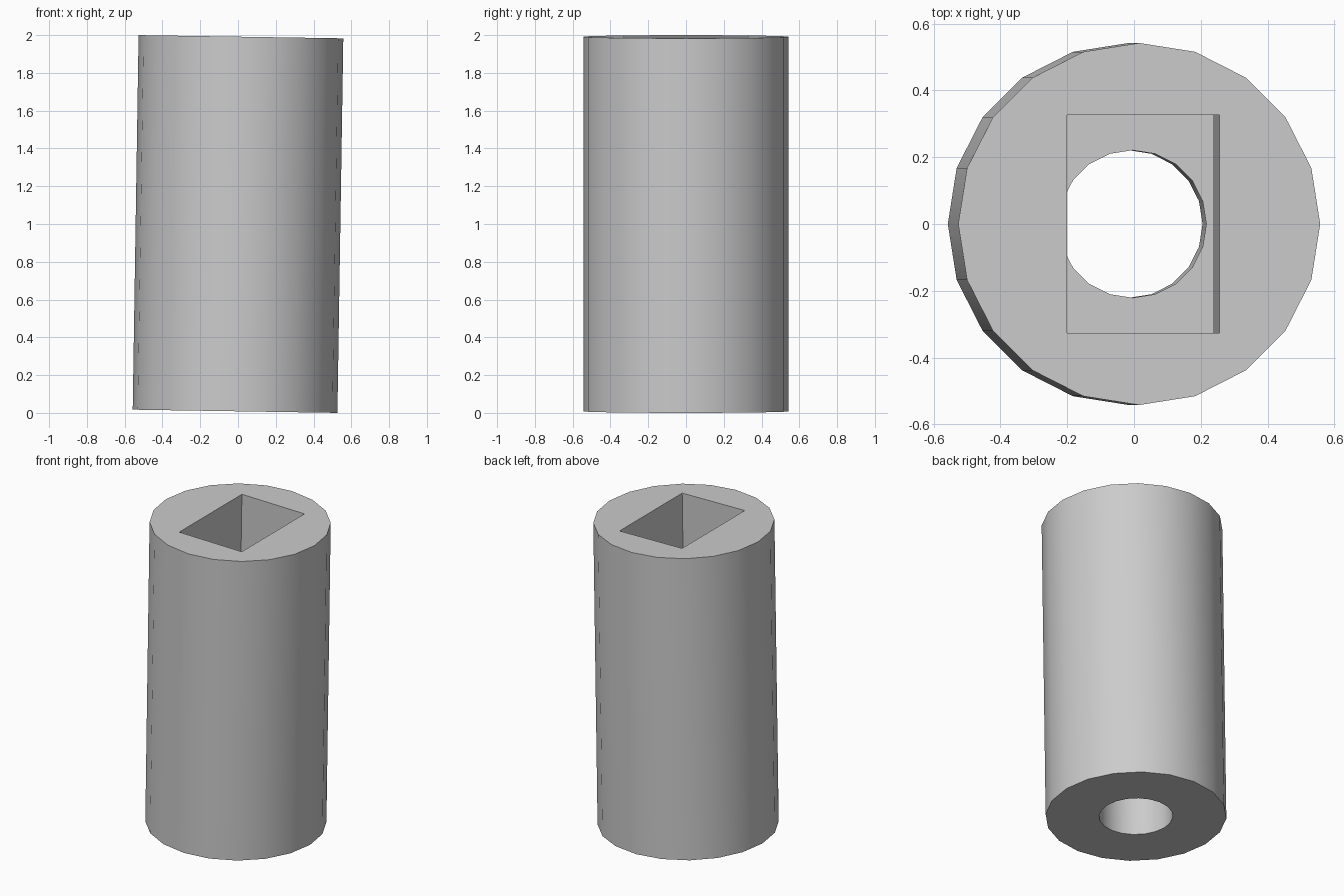
import bpy
from math import radians

default = bpy.data.objects.get("Cube")
if default:
    bpy.data.objects.remove(default, do_unlink=True)

LENGTH, RADIUS, SIDES = 1.983, 0.542, 20
TOP = LENGTH / 2
POCKET_DEPTH = 1.27
BORE_RADIUS = 0.221

grey = bpy.data.materials.new("plain grey")
grey.use_nodes = True
colour = (0.6, 0.6, 0.6, 1)
grey.diffuse_color = colour
grey.node_tree.nodes["Principled BSDF"].inputs["Base Color"].default_value = colour


def cylinder(name, radius, depth, z=0):
    bpy.ops.mesh.primitive_cylinder_add(vertices=SIDES, radius=radius, depth=depth,
                                        location=(0, 0, z), rotation=(0, 0, radians(90)))
    obj = bpy.context.object
    obj.name = name
    bpy.ops.object.transform_apply(location=True, rotation=True, scale=True)
    obj.data.materials.append(grey)
    return obj


def box(name, size, location):
    bpy.ops.mesh.primitive_cube_add(size=1, location=location)
    obj = bpy.context.object
    obj.name = name
    obj.scale = size
    bpy.ops.object.transform_apply(location=True, rotation=True, scale=True)
    obj.data.materials.append(grey)
    return obj


def cut(target, cutter):
    cutter.hide_render = True
    mod = target.modifiers.new("cut", 'BOOLEAN')
    mod.operation = 'DIFFERENCE'
    mod.solver = 'EXACT'
    mod.object = cutter
    bpy.ops.object.select_all(action='DESELECT')
    bpy.context.view_layer.objects.active = target
    target.select_set(True)
    bpy.ops.object.modifier_apply(modifier=mod.name)
    bpy.data.objects.remove(cutter, do_unlink=True)


# Round outer body
body = cylinder("socket_body", RADIUS, LENGTH)

# Deep rectangular pocket open at the top
cut(body, box("pocket_cutter", (0.457, 0.654, POCKET_DEPTH * 2), (0.0125, 0, TOP)))

# Round bore from the underside up into the pocket floor
cut(body, cylinder("bore_cutter", BORE_RADIUS, 1.0, -TOP + 0.4))

# Smooth sides with crisp rims
bpy.ops.object.shade_smooth_by_angle(angle=radians(30))

# Slight lean towards +x, lower rim resting on the ground
body.rotation_euler = (0, radians(0.9), 0)
body.location = (0, 0, 1)
